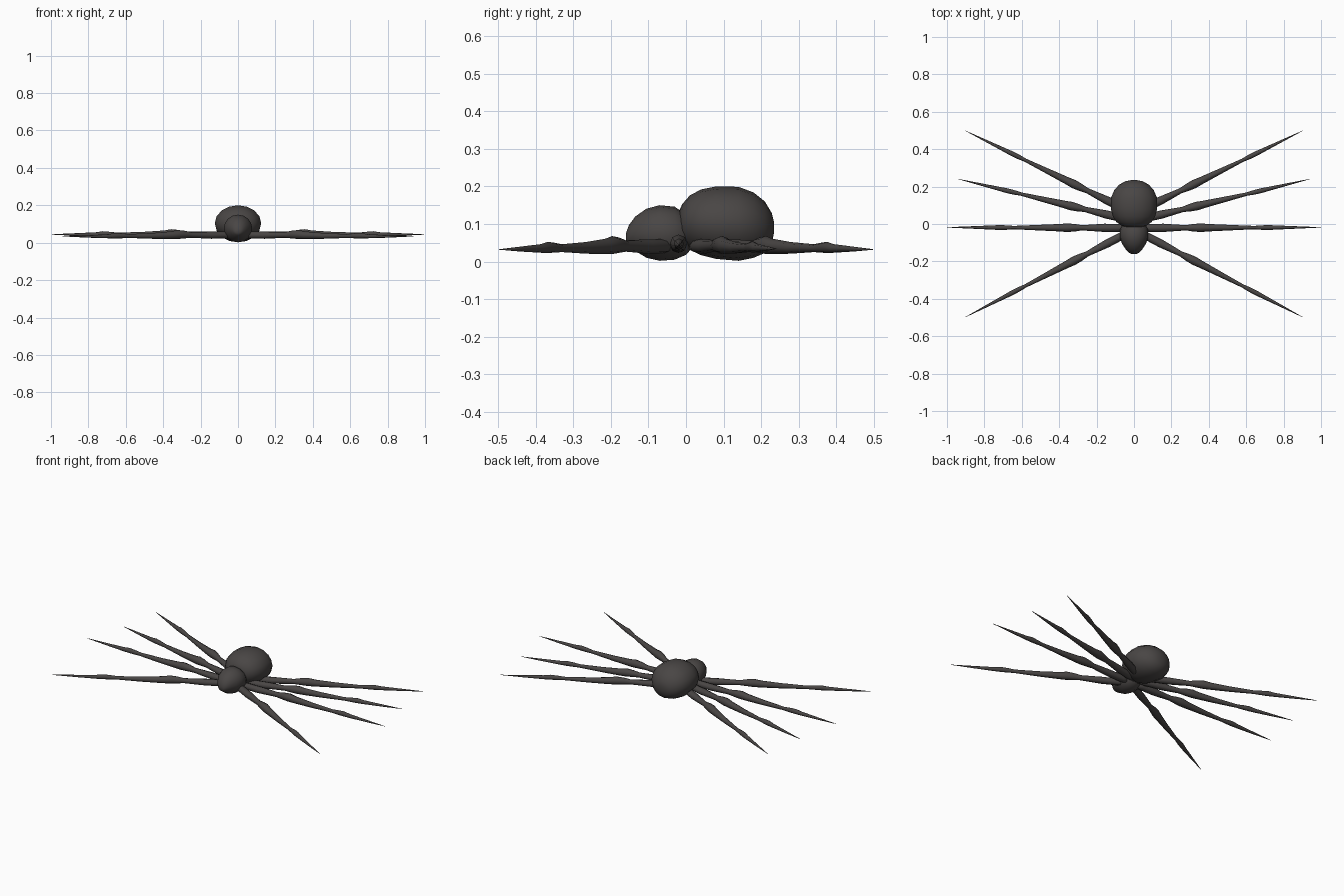
import bpy, bmesh, math
from mathutils import Vector

dark = bpy.data.materials.new("charcoal")
dark.diffuse_color = (0.067, 0.061, 0.059, 1)


def finish(bm, name):
    bmesh.ops.recalc_face_normals(bm, faces=bm.faces)
    mesh = bpy.data.meshes.new(name)
    bm.to_mesh(mesh)
    bm.free()
    mesh.materials.append(dark)
    mesh.shade_smooth()
    obj = bpy.data.objects.new(name, mesh)
    bpy.context.collection.objects.link(obj)
    return obj


def loft(name, rings, sides):
    """Skin a list of rings (centre, side vector, up vector)."""
    bm = bmesh.new()
    loops = []
    for c, side, up in rings:
        loops.append([bm.verts.new(c + side * math.cos(a) + up * math.sin(a))
                      for a in (2 * math.pi * i / sides for i in range(sides))])
    for a, b in zip(loops, loops[1:]):
        for i in range(sides):
            j = (i + 1) % sides
            bm.faces.new((a[i], a[j], b[j], b[i]))
    bm.faces.new(loops[0])
    bm.faces.new(loops[-1])
    return finish(bm, name)


def body(name, stations, sides=16):
    """Round body along y from (y, half width, bottom, top)."""
    loft(name, [(Vector((0, y, (lo + hi) / 2)), Vector((w, 0, 0)),
                 Vector((0, 0, (hi - lo) / 2))) for y, w, lo, hi in stations], sides)


# Abdomen, wide and rounded
body("abdomen", [
    (-0.018, 0.035, 0.075, 0.135), (-0.010, 0.065, 0.052, 0.153),
    (0.010, 0.094, 0.032, 0.176), (0.040, 0.113, 0.017, 0.192),
    (0.080, 0.124, 0.007, 0.200), (0.140, 0.123, 0.002, 0.199),
    (0.180, 0.106, 0.010, 0.184), (0.210, 0.080, 0.023, 0.160),
    (0.228, 0.048, 0.046, 0.130), (0.234, 0.018, 0.075, 0.107)])

# Head, egg-shaped and narrowing to the front
body("head", [
    (-0.160, 0.014, 0.050, 0.075), (-0.152, 0.029, 0.040, 0.097),
    (-0.135, 0.045, 0.028, 0.120), (-0.105, 0.064, 0.010, 0.141),
    (-0.070, 0.076, 0.002, 0.150), (-0.030, 0.075, 0.005, 0.146),
    (0.000, 0.058, 0.018, 0.125), (0.020, 0.030, 0.040, 0.095)], 16)

# Leg profile: (fraction of length, half width, bottom, top)
LEG = [(0.0, 0.014, 0.028, 0.054), (0.06, 0.021, 0.022, 0.060),
       (0.15, 0.022, 0.022, 0.060), (0.27, 0.014, 0.028, 0.058),
       (0.31, 0.020, 0.025, 0.066), (0.35, 0.023, 0.022, 0.070),
       (0.39, 0.020, 0.022, 0.063), (0.50, 0.015, 0.024, 0.055),
       (0.64, 0.009, 0.029, 0.050), (0.68, 0.012, 0.028, 0.054),
       (0.72, 0.013, 0.027, 0.057), (0.76, 0.011, 0.028, 0.051),
       (0.88, 0.006, 0.032, 0.045), (1.0, 0.0008, 0.0375, 0.0390)]

# Leg pairs: root, tip, height change at the tip
PAIRS = [("front_leg", (0.010, -0.035), (0.900, -0.497), -0.006),
         ("middle_leg", (0.010, -0.021), (1.000, -0.018), 0.006),
         ("rear_leg", (0.010, 0.018), (0.938, 0.240), -0.004),
         ("back_leg", (0.010, 0.060), (0.900, 0.498), -0.006)]

for name, root, tip, rise in PAIRS:
    for label, s in (("right", 1), ("left", -1)):
        a = Vector((root[0] * s, root[1], 0))
        b = Vector((tip[0] * s, tip[1], 0))
        d = (b - a).normalized()
        side = Vector((-d.y, d.x, 0))
        rings = []
        for t, w, lo, hi in LEG:
            c = a.lerp(b, t)
            c.z = (lo + hi) / 2 + rise * t
            rings.append((c, side * w, Vector((0, 0, (hi - lo) / 2))))
        loft(f"{name}_{label}", rings, 8)
